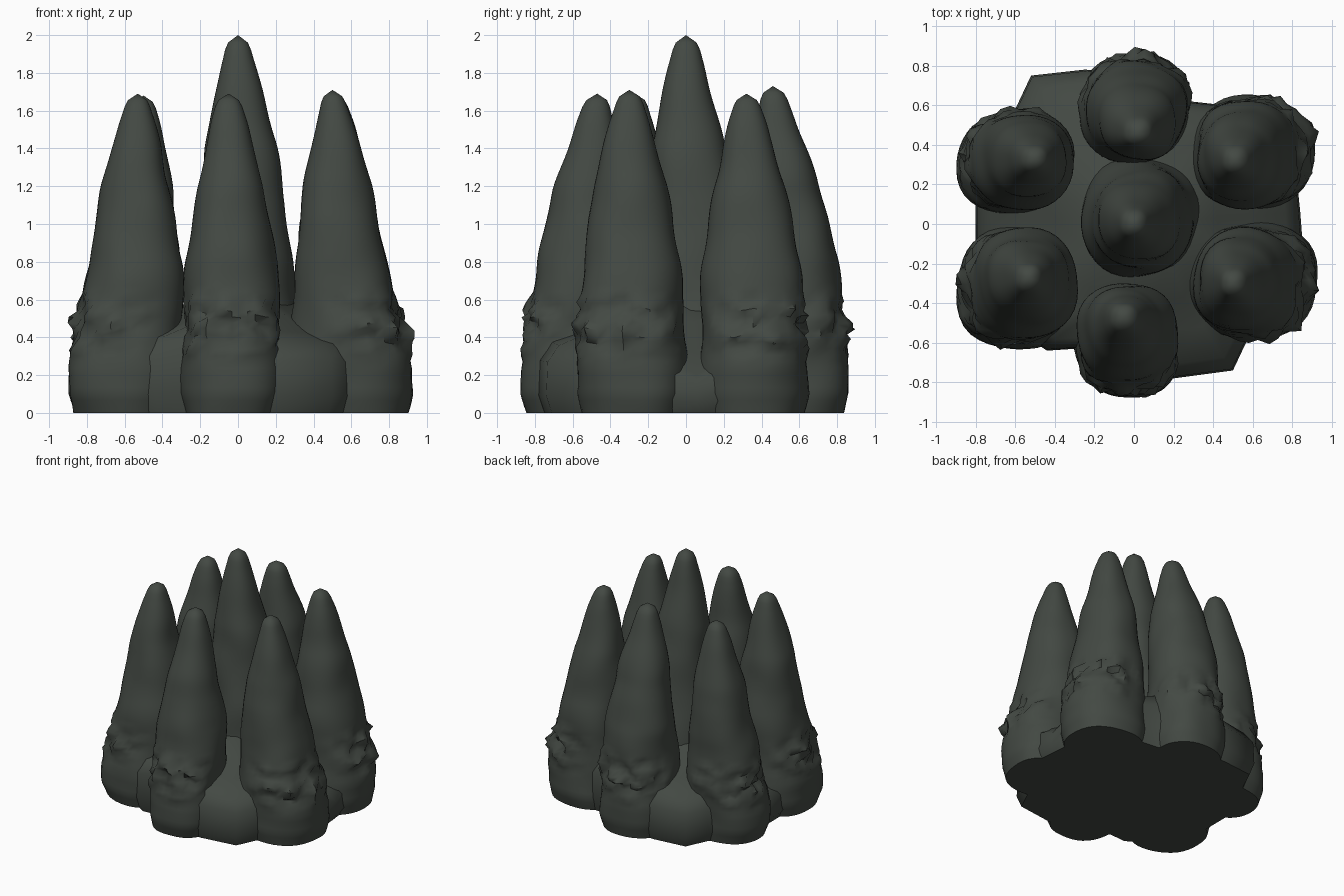
import bpy, bmesh, math
from mathutils import Vector, noise

cube = bpy.data.objects.get("Cube")
if cube:
    bpy.data.objects.remove(cube)

rock = bpy.data.materials.new("dark green grey rock")
rock.use_nodes = True
COLOUR = (0.056, 0.066, 0.056, 1)
rock.diffuse_color = COLOUR
bsdf = rock.node_tree.nodes["Principled BSDF"]
bsdf.inputs["Base Color"].default_value = COLOUR
bsdf.inputs["Roughness"].default_value = 0.9

SIDES, RINGS = 40, 50
# Spire taper: height fraction, share of the body radius
TAPER = [(0.47, 1), (0.6, 0.88), (0.71, 0.75), (0.82, 0.56),
         (0.91, 0.4), (0.96, 0.29), (0.985, 0.2), (1, 0)]


def lerp(a, b, t):
    return a + (b - a) * t


def taper(u):
    for (u0, r0), (u1, r1) in zip(TAPER, TAPER[1:]):
        if u <= u1:
            return lerp(r0, r1, max(0, (u - u0) / (u1 - u0)))
    return 0


def loft(name, rings, top, angle):
    """Skin a stack of rings, closed by a flat bottom and a pole on top."""
    bm = bmesh.new()
    loops = [[bm.verts.new(p) for p in ring] for ring in rings]
    n = len(loops[0])
    for a, b in zip(loops, loops[1:]):
        for i in range(n):
            j = (i + 1) % n
            bm.faces.new((a[i], a[j], b[j], b[i]))
    pole = bm.verts.new(top)
    for i in range(n):
        bm.faces.new((loops[-1][i], loops[-1][(i + 1) % n], pole))
    bm.faces.new(loops[0][::-1])
    bmesh.ops.recalc_face_normals(bm, faces=bm.faces)
    mesh = bpy.data.meshes.new(name)
    bm.to_mesh(mesh)
    bm.free()
    mesh.materials.append(rock)
    obj = bpy.data.objects.new(name, mesh)
    bpy.context.collection.objects.link(obj)
    bpy.ops.object.select_all(action='DESELECT')
    obj.select_set(True)
    bpy.context.view_layer.objects.active = obj
    bpy.ops.object.shade_smooth_by_angle(angle=math.radians(angle))


def spire(name, foot, body, tip, crust=1.0):
    """Leaning rock spire; foot and body are (x, y, radius x, radius y)."""
    outward = Vector((foot[0], foot[1])).normalized()
    rings = []
    for k in range(RINGS):
        u = k / RINGS
        z = u * tip[2]
        if u < 0.47:
            t = max(0, (u - 0.14) / 0.33)
            cx, cy, rx, ry = (lerp(f, b, t) for f, b in zip(foot, body))
            # undercut at the ground
            pinch = 1 - 0.09 * max(0, 1 - z / 0.1)
            rx, ry = rx * pinch, ry * pinch
        else:
            t = (u - 0.47) / 0.53
            cx, cy = lerp(body[0], tip[0], t), lerp(body[1], tip[1], t)
            r = taper(u)
            rx, ry = body[2] * r, body[3] * r
        ring = []
        for i in range(SIDES):
            a = math.tau * i / SIDES
            c, s = math.cos(a), math.sin(a)
            # slightly squared section with broad waves
            q = (abs(c) ** 2.3 + abs(s) ** 2.3) ** (-1 / 2.3)
            p = Vector((cx + rx * c * q, cy + ry * s * q, z))
            d = 0.025 * noise.noise(p * 3.5) * min(1, rx / 0.2)
            # lumpy crust band on the outer side
            facing = min(1, max(0, Vector((c, s)).dot(outward) + 0.15))
            band = crust * facing * max(0, 1 - abs(z - 0.46) / 0.17) ** 0.6
            rough = noise.noise(p * 10) + 0.7 * noise.noise(p * 23)
            d += band * (0.01 + 0.075 * rough)
            ring.append(p + Vector((c * d, s * d, 0.035 * band * noise.noise(p * 14))))
        rings.append(ring)
    loft(name, rings, tip, 50)


# Spires: six around a taller centre
spire("center_spire", (0.02, 0.03, 0.33, 0.33), (0.03, 0.03, 0.245, 0.255),
      (0, 0, 2), 0)
spire("front_spire", (-0.03, -0.58, 0.27, 0.29), (-0.035, -0.55, 0.235, 0.24),
      (-0.05, -0.47, 1.69))
spire("back_spire", (0, 0.58, 0.28, 0.28), (0.01, 0.56, 0.25, 0.24),
      (0.02, 0.46, 1.73))
spire("front_left_spire", (0.60, -0.28, 0.33, 0.30), (0.545, -0.29, 0.235, 0.255),
      (0.50, -0.30, 1.71))
spire("back_left_spire", (0.60, 0.36, 0.31, 0.29), (0.55, 0.35, 0.235, 0.25),
      (0.51, 0.32, 1.69))
spire("front_right_spire", (-0.59, -0.32, 0.31, 0.31), (-0.545, -0.29, 0.24, 0.255),
      (-0.53, -0.27, 1.69))
spire("back_right_spire", (-0.60, 0.31, 0.29, 0.25), (-0.545, 0.32, 0.24, 0.235),
      (-0.50, 0.33, 1.68))

# Base mound: outline x, y and shoulder height. Low side valleys,
# two blunt corner slabs and two high saddles between close spires
OUTLINE = [(0.84, 0.06, 0.2), (0.8, 0.45, 0.4), (0.46, 0.6, 0.4), (0.28, 0.62, 0.46),
           (0.14, 0.76, 0.4), (-0.25, 0.78, 0.37), (-0.52, 0.75, 0.36),
           (-0.6, 0.58, 0.36), (-0.8, 0.3, 0.35), (-0.8, 0.06, 0.2),
           (-0.8, -0.4, 0.4), (-0.44, -0.64, 0.4), (-0.29, -0.63, 0.46),
           (-0.16, -0.76, 0.4), (0.2, -0.78, 0.37), (0.5, -0.74, 0.36),
           (0.58, -0.57, 0.36), (0.86, -0.2, 0.35)]
# Steps: outline scale, share of shoulder height, blend to the middle
STEPS = [(0.96, 0, 0), (1, 0.25, 0), (0.99, 0.75, 0), (0.91, 1, 0),
         (0.7, 1, 0.3), (0.5, 1, 0.65), (0.3, 1, 1)]
mound = [[Vector((x * s, y * s, lerp(h * share, 0.6, mid))) for x, y, h in OUTLINE]
         for s, share, mid in STEPS]
for ring in mound[3:]:
    for p in ring:
        p.z += 0.03 * noise.noise(p * 5)
loft("base_mound", mound, (0, 0, 0.64), 60)
